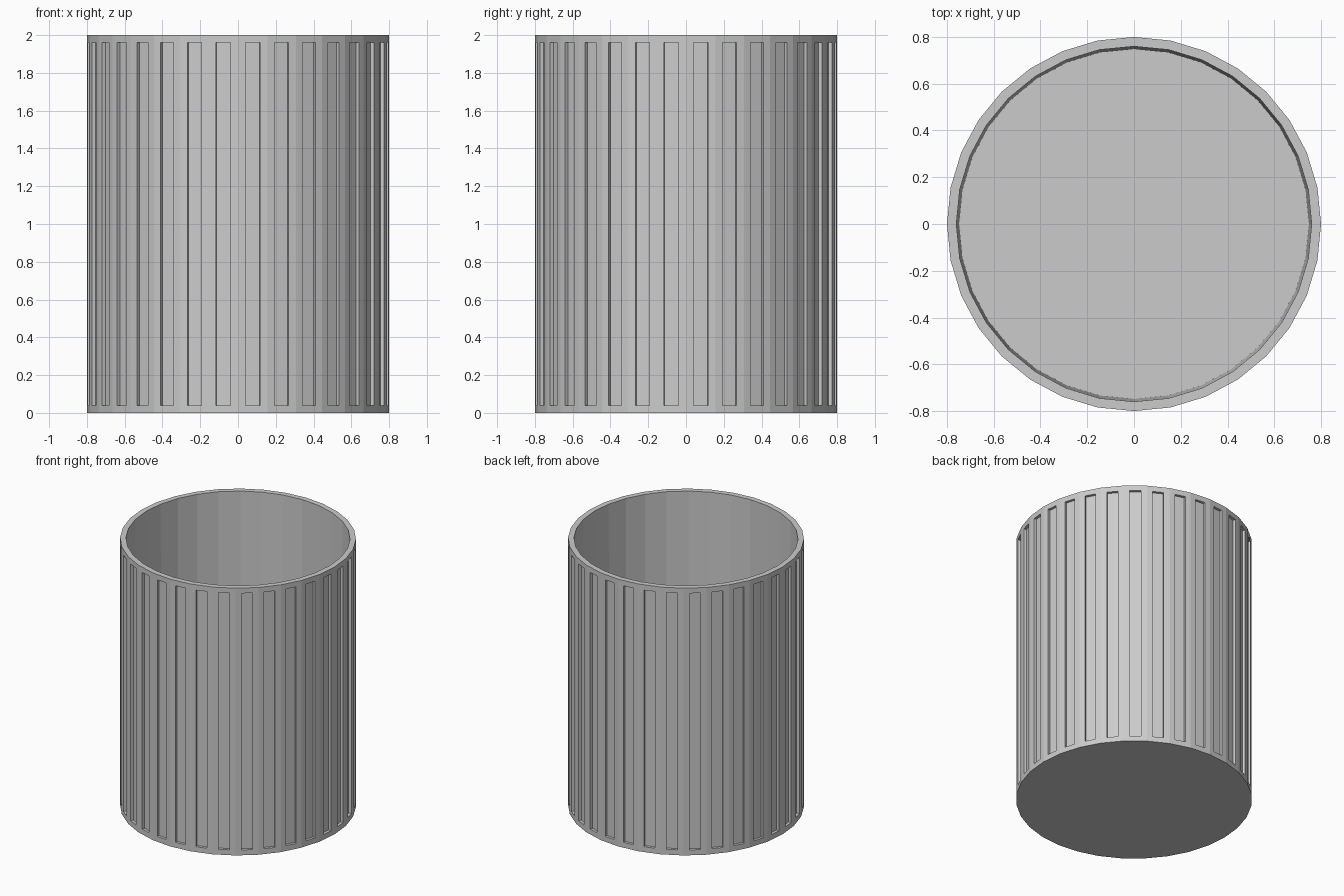
import bpy, bmesh
from mathutils import Vector

if "Cube" in bpy.data.objects:
    bpy.data.objects.remove(bpy.data.objects["Cube"])

SIDES, RADIUS, HEIGHT = 32, 0.8, 2.0
RIM, FLOOR_Z, FLOOR_RADIUS = 0.04, 0.04, 0.748

bm = bmesh.new()
bmesh.ops.create_cone(bm, cap_ends=True, segments=SIDES, radius1=RADIUS,
                      radius2=RADIUS, depth=HEIGHT)
bmesh.ops.translate(bm, verts=bm.verts, vec=(0, 0, HEIGHT / 2))
bm.normal_update()

# Recessed panel in every side facet
sides = [f for f in bm.faces if abs(f.normal.z) < 0.5]
panels = sides[:]
bmesh.ops.inset_individual(bm, faces=panels, thickness=0.04, use_even_offset=True)
for f in panels:
    n = f.normal.copy()
    new = bmesh.ops.extrude_discrete_faces(bm, faces=[f])["faces"][0]
    for v in new.verts:
        v.co -= n * 0.02

# Rim, then slightly tapered hollow down to the floor
bm.normal_update()
top = max((f for f in bm.faces if len(f.verts) == SIDES),
          key=lambda f: f.calc_center_median().z)
bmesh.ops.inset_region(bm, faces=[top], thickness=RIM, use_even_offset=True)
floor = bmesh.ops.extrude_discrete_faces(bm, faces=[top])["faces"][0]
for v in floor.verts:
    flat = Vector((v.co.x, v.co.y, 0)).normalized() * FLOOR_RADIUS
    v.co = (flat.x, flat.y, FLOOR_Z)

bmesh.ops.recalc_face_normals(bm, faces=bm.faces)
mesh = bpy.data.meshes.new("ribbed_cup")
bm.to_mesh(mesh)
bm.free()
bpy.context.collection.objects.link(bpy.data.objects.new("ribbed_cup", mesh))
